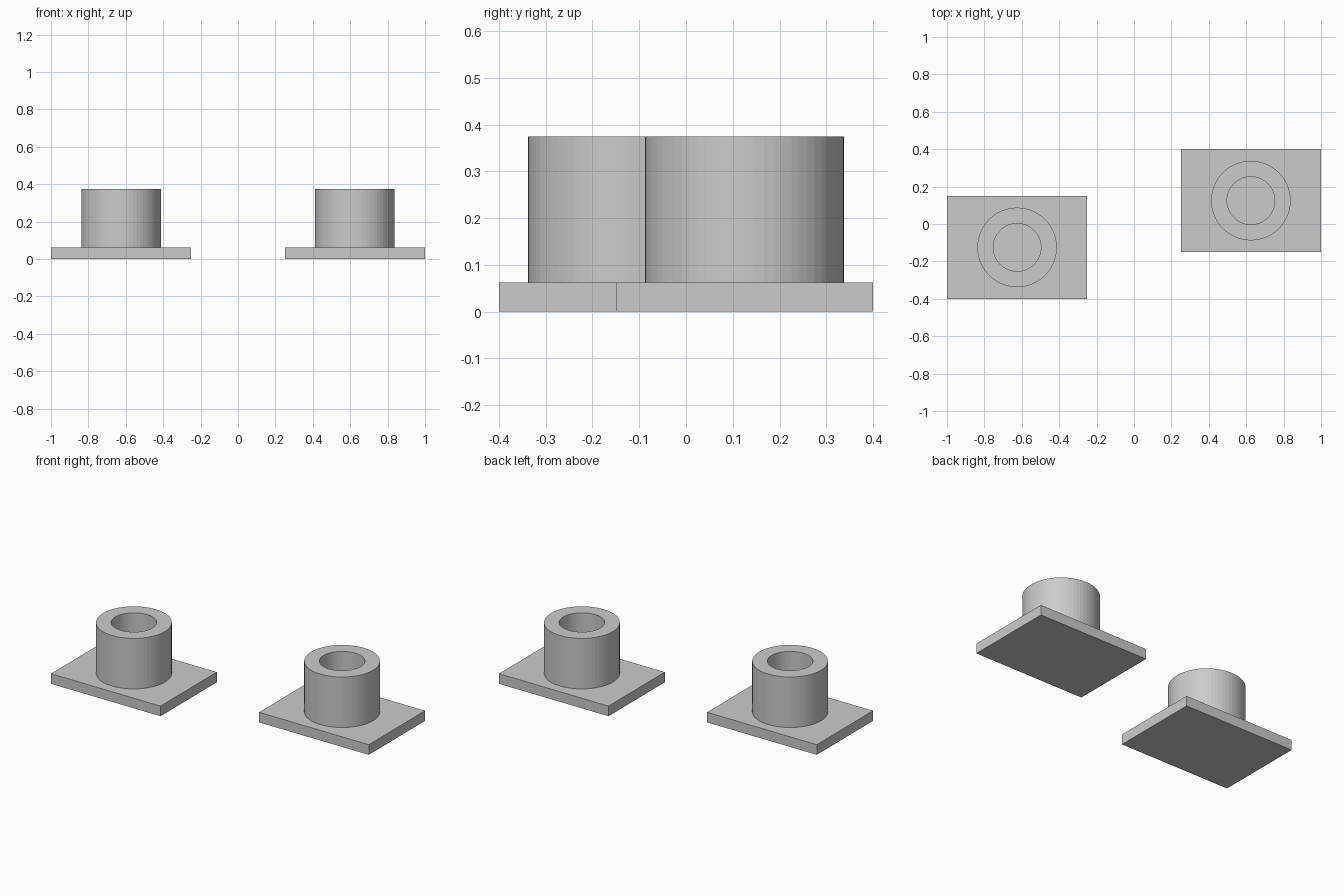
import bpy, bmesh, math

if "Cube" in bpy.data.objects:
    bpy.data.objects.remove(bpy.data.objects["Cube"])

PLATE = (0.75, 0.55, 0.0625)
TOP = 0.375
R_OUT, R_IN, SIDES = 0.2125, 0.1275, 64


def make_object(name, bm):
    bmesh.ops.recalc_face_normals(bm, faces=bm.faces)
    mesh = bpy.data.meshes.new(name)
    bm.to_mesh(mesh)
    bm.free()
    obj = bpy.data.objects.new(name, mesh)
    bpy.context.collection.objects.link(obj)
    return obj


# Rectangular base plate standing on the ground
def base_plate(name, x, y):
    bm = bmesh.new()
    bmesh.ops.create_cube(bm, size=1)
    for v in bm.verts:
        v.co = (x + v.co.x * PLATE[0], y + v.co.y * PLATE[1], (v.co.z + 0.5) * PLATE[2])
    return make_object(name, bm)


# Hollow round socket: closed ring profile turned about its axis
def socket(name, x, y):
    profile = [(R_OUT, PLATE[2]), (R_OUT, TOP), (R_IN, TOP), (R_IN, PLATE[2])]
    bm = bmesh.new()
    rings = []
    for i in range(SIDES):
        a = 2 * math.pi * i / SIDES
        rings.append([bm.verts.new((x + r * math.cos(a), y + r * math.sin(a), z))
                      for r, z in profile])
    for i in range(SIDES):
        p, q = rings[i], rings[(i + 1) % SIDES]
        for j in range(3):
            bm.faces.new((p[j], q[j], q[j + 1], p[j + 1]))
        bm.faces.new((p[3], q[3], q[0], p[0]))
    return make_object(name, bm)


# Two identical socketed plates, staggered diagonally
for side, s in (("left", -1), ("right", 1)):
    base_plate(side + "_base_plate", s * 0.625, s * 0.125)
    socket(side + "_socket", s * 0.625, s * 0.125)
